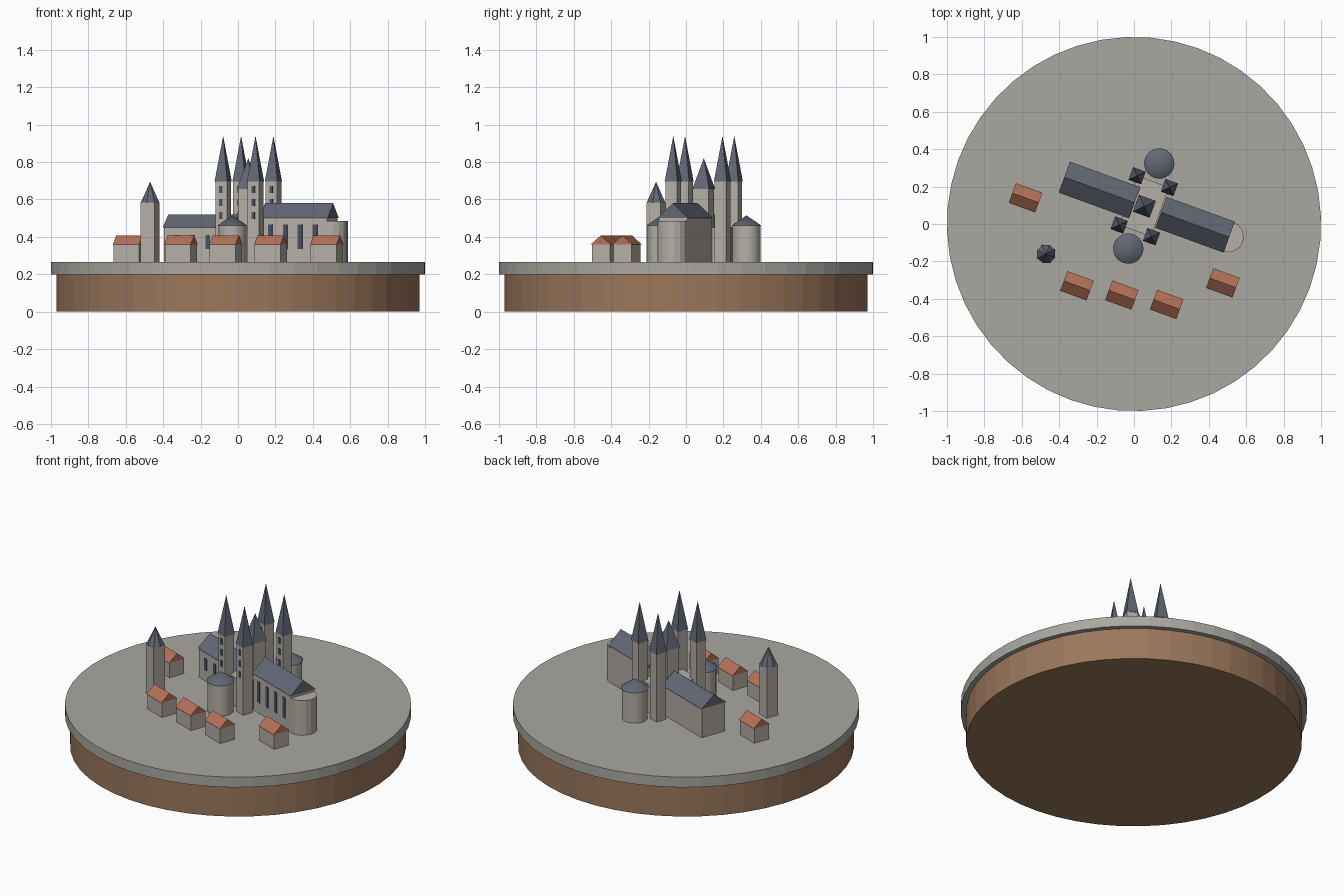
import bpy, bmesh, math
from mathutils import Matrix, Vector

if "Cube" in bpy.data.objects:
    bpy.data.objects.remove(bpy.data.objects["Cube"], do_unlink=True)


def material(name, rgb):
    mat = bpy.data.materials.new(name)
    mat.use_nodes = True
    color = (*rgb, 1)
    mat.diffuse_color = color
    mat.node_tree.nodes["Principled BSDF"].inputs["Base Color"].default_value = color
    return mat


STONE = material("pale_stone", (0.46, 0.43, 0.385))
PAVING = material("grey_paving", (0.40, 0.39, 0.355))
SLATE = material("blue_slate", (0.12, 0.135, 0.175))
TILE = material("red_tile", (0.46, 0.165, 0.095))
WOOD = material("brown_wood", (0.33, 0.185, 0.105))
GLASS = material("dark_glass", (0.07, 0.085, 0.125))

GROUND = 0.265
TURN = Matrix.Rotation(math.radians(-20), 4, "Z")
CROSSING = Vector((0.055, 0.095, 0))


def at(u, v):
    """World position of a point on the church plan."""
    return CROSSING + TURN @ Vector((u, v, 0))


def finish(name, bm, pos, mat, smooth=False):
    bmesh.ops.recalc_face_normals(bm, faces=bm.faces)
    mesh = bpy.data.meshes.new(name)
    bm.to_mesh(mesh)
    bm.free()
    mesh.materials.append(mat)
    obj = bpy.data.objects.new(name, mesh)
    bpy.context.collection.objects.link(obj)
    obj.matrix_world = Matrix.Translation(pos) @ TURN
    if smooth:
        bpy.ops.object.select_all(action="DESELECT")
        obj.select_set(True)
        bpy.context.view_layer.objects.active = obj
        bpy.ops.object.shade_smooth_by_angle(angle=math.radians(30))
    return obj


def box(name, pos, length, width, z0, z1, mat):
    bm = bmesh.new()
    bmesh.ops.create_cube(bm, size=1)
    bmesh.ops.scale(bm, vec=(length, width, z1 - z0), verts=bm.verts)
    bmesh.ops.translate(bm, vec=(0, 0, (z0 + z1) / 2), verts=bm.verts)
    return finish(name, bm, pos, mat)


def cone(name, pos, r0, r1, z0, z1, sides, mat, smooth=False, spin=0.0):
    bm = bmesh.new()
    bmesh.ops.create_cone(bm, cap_ends=True, segments=sides, radius1=r0,
                          radius2=r1, depth=z1 - z0)
    bmesh.ops.rotate(bm, matrix=Matrix.Rotation(spin, 3, "Z"), verts=bm.verts)
    bmesh.ops.translate(bm, vec=(0, 0, (z0 + z1) / 2), verts=bm.verts)
    return finish(name, bm, pos, mat, smooth)


def spire(name, pos, side, z0, z1):
    return cone(name, pos, side / math.sqrt(2), 0, z0, z1, 4, SLATE, spin=math.pi / 4)


def gable_roof(name, pos, length, width, z0, z1, mat):
    bm = bmesh.new()
    outline = [(-width / 2, z0), (width / 2, z0), (0, z1)]
    end = bm.faces.new([bm.verts.new((-length / 2, y, z)) for y, z in outline])
    grown = bmesh.ops.extrude_face_region(bm, geom=[end], use_keep_orig=True)
    verts = [g for g in grown["geom"] if isinstance(g, bmesh.types.BMVert)]
    bmesh.ops.translate(bm, vec=(length, 0, 0), verts=verts)
    return finish(name, bm, pos, mat)


def hall(name, u0, u1, eave, ridge):
    pos = at((u0 + u1) / 2, 0)
    box(name + "_walls", pos, u1 - u0, 0.164, GROUND, eave, STONE)
    gable_roof(name + "_roof", pos, u1 - u0 + 0.01, 0.176, eave, ridge, SLATE)


def window(name, u, v, width, z0, z1):
    box(name, at(u, v), width, 0.006, z0, z1, GLASS)


# Round display base
cone("wooden_base", Vector(), 0.97, 0.97, 0, 0.2, 48, WOOD)
cone("paved_ground", Vector(), 1, 1, 0.2, GROUND, 48, PAVING)

# Nave, transept and choir
hall("nave", -0.45, -0.06, 0.45, 0.52)
hall("choir", 0.1, 0.478, 0.5, 0.58)
box("transept", CROSSING, 0.18, 0.28, GROUND, 0.45, STONE)
cone("apse", at(0.478, 0), 0.083, 0.083, GROUND, 0.485, 16, STONE)

# Windows along the south walls
for i in range(4):
    window(f"nave_window_{i + 1}", -0.38 + i * 0.09, -0.083, 0.025, 0.335, 0.41)
    window(f"choir_window_{i + 1}", 0.155 + i * 0.085, -0.083, 0.025, 0.335, 0.465)

# Crossing tower
box("crossing_tower", CROSSING, 0.085, 0.085, GROUND, 0.655, STONE)
spire("crossing_spire", CROSSING, 0.096, 0.655, 0.82)

# Four corner towers and their windows
for side, su in (("west", -1), ("east", 1)):
    for end, sv in (("south", -1), ("north", 1)):
        u, v = su * 0.092, sv * 0.14
        label = f"{end}_{side}"
        box(label + "_tower", at(u, v), 0.066, 0.066, GROUND, 0.695, STONE)
        spire(label + "_spire", at(u, v), 0.072, 0.695, 0.94)
        for i in range(3):
            z = 0.495 + i * 0.07
            window(f"{label}_window_{i + 1}", u, v - 0.034, 0.018, z, z + 0.038)

# Round chapels at the transept ends
for end, sv in (("south", -1), ("north", 1)):
    pos = at(-0.003, sv * 0.242)
    cone(end + "_chapel", pos, 0.075, 0.075, GROUND, 0.46, 24, STONE, smooth=True)
    cone(end + "_chapel_roof", pos, 0.081, 0, 0.46, 0.515, 24, SLATE, smooth=True)

# Free-standing watch tower
watch = Vector((-0.47, -0.16, 0))
box("watch_tower", watch, 0.08, 0.08, GROUND, 0.585, STONE)
cone("watch_tower_roof", watch, 0.052, 0, 0.585, 0.695, 8, SLATE)

# Town houses
HOUSES = [(-0.58, 0.14), (-0.305, -0.33), (-0.065, -0.38), (0.175, -0.43), (0.475, -0.315)]
for i, (x, y) in enumerate(HOUSES, 1):
    pos = Vector((x, y, 0))
    box(f"house_{i}_walls", pos, 0.146, 0.102, GROUND, 0.36, STONE)
    gable_roof(f"house_{i}_roof", pos, 0.15, 0.112, 0.36, 0.408, TILE)
